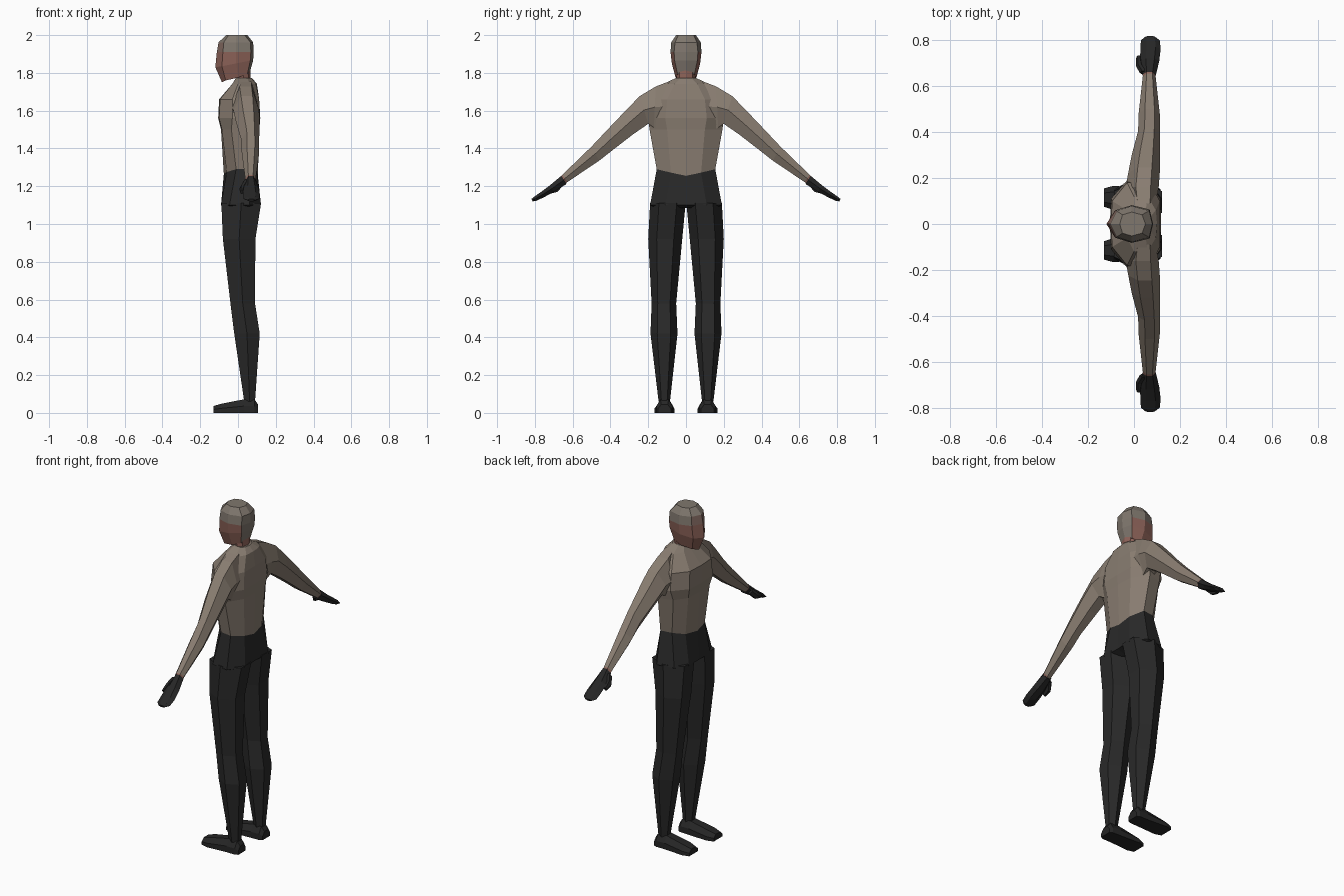
import bpy, bmesh

# Colours
def mat(name, rgb):
    m = bpy.data.materials.new(name)
    m.diffuse_color = (*rgb, 1)
    return m

SHIRT = mat("taupe_shirt", (.25, .205, .165))
HOOD = mat("grey_hood", (.215, .185, .155))
SKIN = mat("skin", (.27, .125, .10))
BROW = mat("brow_brown", (.24, .15, .125))
DARK = mat("charcoal_trousers", (.022, .022, .022))
GLOVE = mat("black_leather", (.019, .019, .019))


def loft(name, rings, mats, rule=None):
    """Skin closed rings of equal length and cap both ends."""
    bm = bmesh.new()
    rows = [[bm.verts.new(p) for p in r] for r in rings]
    n = len(rows[0])
    for a, b in zip(rows, rows[1:]):
        for i in range(n):
            j = (i + 1) % n
            bm.faces.new((a[i], a[j], b[j], b[i]))
    bm.faces.new(rows[0])
    bm.faces.new(rows[-1])
    bmesh.ops.recalc_face_normals(bm, faces=bm.faces)
    if rule:
        for f in bm.faces:
            f.material_index = rule(f.calc_center_median())
    me = bpy.data.meshes.new(name)
    bm.to_mesh(me)
    bm.free()
    for m in mats:
        me.materials.append(m)
    ob = bpy.data.objects.new(name, me)
    bpy.context.collection.objects.link(ob)
    return ob


def sym(half):
    """Complete a half profile (front centre to back centre) across y = 0."""
    return half + [(x, -y, z) for x, y, z in half[-2:0:-1]]


def flat(z, pts):
    return [(x, y, z) for x, y in pts]


def pair(name, rings, mats, rule=None):
    for side, s in (("left", -1), ("right", 1)):
        loft(f"{side}_{name}", [[(x, y * s, z) for x, y, z in r] for r in rings], mats, rule)


# Torso
waist = [(-.075, 0, 1.265), (-.06, .09, 1.275), (-.01, .145, 1.29),
         (.06, .155, 1.29), (.1, .08, 1.272), (.105, 0, 1.255)]
torso = [
    waist,
    flat(1.50, [(-.09, 0), (-.085, .1), (-.035, .17), (.05, .193), (.108, .1), (.113, 0)]),
    flat(1.56, [(-.105, 0), (-.1, .11), (-.03, .19), (.06, .2), (.115, .11), (.118, 0)]),
    flat(1.66, [(-.1, 0), (-.095, .1), (-.03, .18), (.07, .18), (.112, .1), (.112, 0)]),
    flat(1.742, [(-.03, 0), (-.03, .06), (0, .12), (.06, .12), (.095, .06), (.1, 0)]),
    flat(1.772, [(-.012, 0), (-.005, .03), (.01, .055), (.05, .055), (.07, .03), (.075, 0)]),
]
loft("torso", [sym(r) for r in torso], [SHIRT])

# Neck
neck = [(-.012, 0), (0, .035), (.03, .05), (.055, .035), (.065, 0)]
loft("neck", [sym(flat(z, neck)) for z in (1.755, 1.83)], [SKIN])

# Head: hood at top and back, bare face below the brow
head = [
    [(-.085, 0, 1.75), (-.065, .035, 1.76), (0, .055, 1.775), (.05, .045, 1.795), (.06, 0, 1.795)],
    [(-.12, 0, 1.83), (-.085, .055, 1.835), (-.01, .075, 1.85), (.065, .06, 1.865), (.08, 0, 1.865)],
    flat(1.91, [(-.112, 0), (-.08, .06), (-.01, .082), (.068, .063), (.083, 0)]),
    flat(1.962, [(-.103, 0), (-.075, .056), (-.01, .078), (.066, .058), (.08, 0)]),
    flat(2.0, [(-.062, 0), (-.05, .04), (-.01, .052), (.035, .04), (.05, 0)]),
]


def head_rule(c):
    if c.z < 1.91 and c.x < .045:
        return 1
    return 2 if c.z < 1.965 and c.x < -.05 else 0


loft("head", [sym(r) for r in head], [HOOD, SKIN, BROW], head_rule)

# Pelvis, continuing from the waist
pelvis = [
    waist,
    flat(1.10, [(-.09, 0), (-.09, .1), (-.045, .175), (.06, .19), (.122, .11), (.115, 0)]),
    flat(1.085, [(-.05, 0), (-.07, .1), (-.03, .15), (.05, .16), (.09, .1), (.06, 0)]),
]
loft("pelvis", [sym(r) for r in pelvis], [DARK])


# Legs
def leg_ring(z, x0, x1, y0, y1):
    a, b, m = y0 + .25 * (y1 - y0), y0 + .75 * (y1 - y0), (x0 + x1) / 2
    return flat(z, [(x0, a), (x0, b), (m, y1), (x1, b), (x1, a), (m, y0)])


pair("leg", [leg_ring(*r) for r in (
    (1.11, -.088, .122, .002, .19), (.92, -.08, .092, .02, .2),
    (.58, -.04, .09, .052, .182), (.42, -.02, .115, .045, .188),
    (.06, .033, .09, .085, .145))], [DARK])


# Feet
def foot_ring(x, y0, y1, h):
    w = y1 - y0
    return [(x, y0, 0), (x, y1, 0), (x, y1, h * .5),
            (x, y1 - .25 * w, h), (x, y0 + .25 * w, h), (x, y0, h * .5)]


pair("shoe", [foot_ring(*r) for r in (
    (.106, .08, .148, .045), (.088, .07, .157, .07), (.033, .068, .157, .072),
    (-.09, .062, .166, .048), (-.13, .075, .155, .036))], [GLOVE])


# Arms and gloved hands: rings given by top point, bottom point and depth range
def arm_ring(yt, zt, yb, zb, x0, x1):
    ym, zm, d = (yt + yb) / 2, (zt + zb) / 2, x1 - x0
    f, b = x0 + .3 * d, x1 - .25 * d
    return [(f, yt, zt), (b, yt, zt), (x1, ym, zm), (b, yb, zb), (f, yb, zb), (x0, ym, zm)]


pair("arm", [arm_ring(*r) for r in (
    (.09, 1.755, .13, 1.49, -.02, .10), (.16, 1.728, .17, 1.51, -.035, .108),
    (.245, 1.677, .2, 1.53, -.025, .112), (.32, 1.60, .28, 1.475, -.01, .114),
    (.42, 1.495, .39, 1.39, .018, .112), (.5, 1.41, .46, 1.335, .02, .112),
    (.655, 1.26, .628, 1.222, .038, .094), (.668, 1.247, .64, 1.214, .04, .092))],
    [SHIRT, SKIN], lambda c: 1 if abs(c.y) > .64 else 0)

pair("hand", [arm_ring(*r) for r in (
    (.66, 1.255, .632, 1.212, .038, .095), (.72, 1.205, .70, 1.17, .026, .11),
    (.77, 1.168, .755, 1.14, .028, .116), (.803, 1.145, .795, 1.122, .03, .112),
    (.818, 1.133, .812, 1.12, .05, .09))], [GLOVE])

pair("thumb", [arm_ring(*r) for r in (
    (.665, 1.235, .65, 1.205, .025, .06), (.695, 1.205, .68, 1.17, .008, .04),
    (.732, 1.18, .722, 1.16, .01, .03))], [GLOVE])
